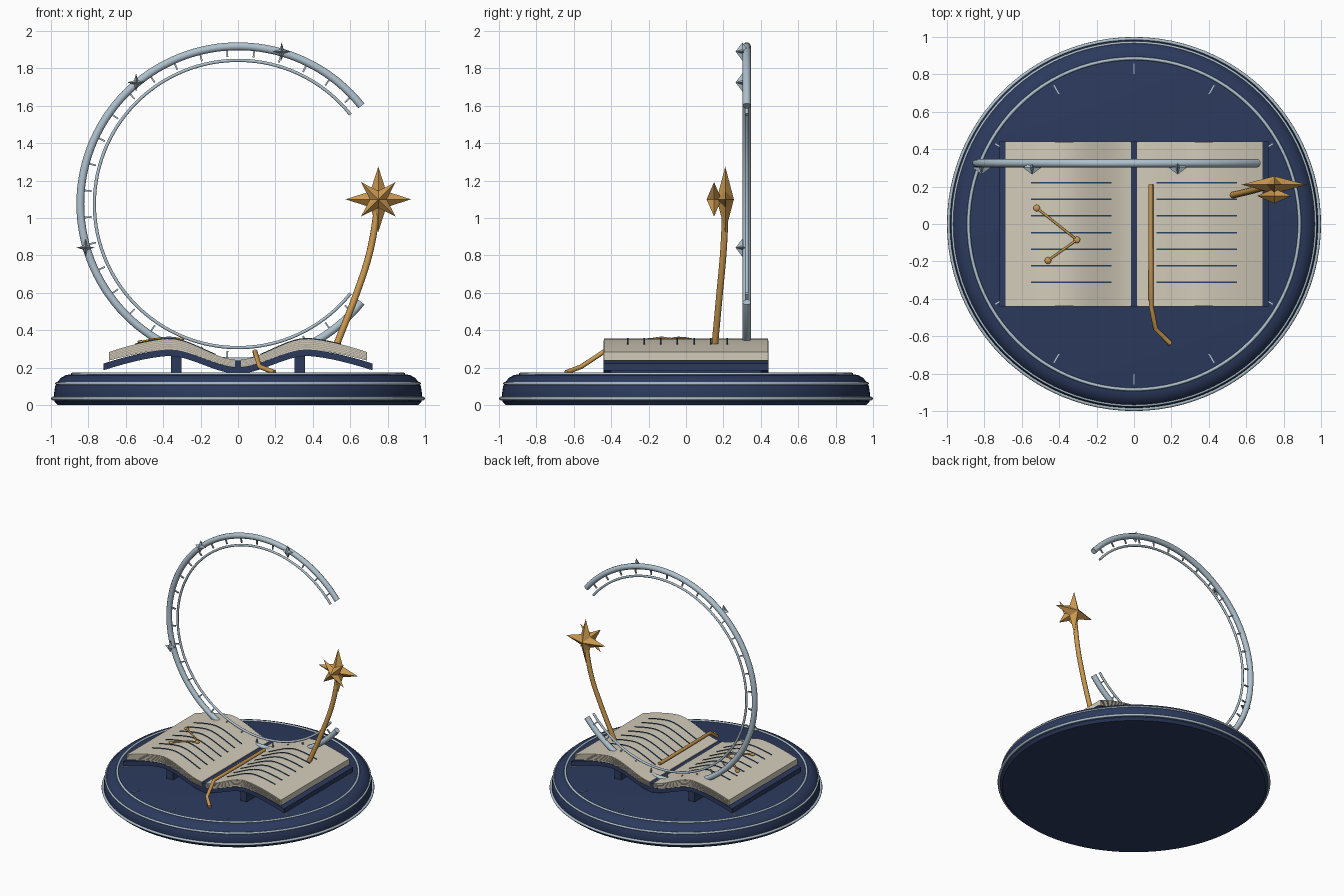
import bpy, bmesh, math
from mathutils import Vector

cube = bpy.data.objects.get("Cube")
if cube:
    bpy.data.objects.remove(cube, do_unlink=True)


def material(name, r, g, b):
    m = bpy.data.materials.new(name)
    m.use_nodes = True
    m.diffuse_color = (r, g, b, 1)
    m.node_tree.nodes["Principled BSDF"].inputs["Base Color"].default_value = (r, g, b, 1)
    return m


NAVY = material("navy", 0.025, 0.042, 0.11)
SILVER = material("silver", 0.43, 0.54, 0.62)
GOLD = material("gold", 0.60, 0.32, 0.08)
PAPER = material("paper", 0.65, 0.60, 0.49)
PAPER_EDGE = material("paper edge", 0.36, 0.33, 0.27)
INK = material("ink", 0.02, 0.06, 0.13)


def smooth(ob, angle=35):
    bpy.ops.object.select_all(action='DESELECT')
    ob.select_set(True)
    bpy.context.view_layer.objects.active = ob
    bpy.ops.object.shade_smooth_by_angle(angle=math.radians(angle))


def add(name, bm, mat, smoothed=False):
    bmesh.ops.recalc_face_normals(bm, faces=bm.faces)
    me = bpy.data.meshes.new(name)
    bm.to_mesh(me)
    bm.free()
    me.materials.append(mat)
    ob = bpy.data.objects.new(name, me)
    bpy.context.collection.objects.link(ob)
    if smoothed:
        smooth(ob)
    return ob


def tube(name, points, radius, mat, soft=False):
    cu = bpy.data.curves.new(name, 'CURVE')
    cu.dimensions = '3D'
    cu.bevel_depth = radius
    cu.bevel_resolution = 3
    cu.use_fill_caps = True
    if soft:
        sp = cu.splines.new('BEZIER')
        sp.bezier_points.add(len(points) - 1)
        for bp, p in zip(sp.bezier_points, points):
            bp.co = p
            bp.handle_left_type = bp.handle_right_type = 'AUTO'
    else:
        sp = cu.splines.new('POLY')
        sp.points.add(len(points) - 1)
        for sp_point, p in zip(sp.points, points):
            sp_point.co = (*p, 1)
    tmp = bpy.data.objects.new(name + "_path", cu)
    bpy.context.collection.objects.link(tmp)
    bpy.context.view_layer.update()
    me = bpy.data.meshes.new_from_object(tmp.evaluated_get(bpy.context.evaluated_depsgraph_get()))
    bpy.data.objects.remove(tmp, do_unlink=True)
    me.materials.clear()
    me.materials.append(mat)
    ob = bpy.data.objects.new(name, me)
    bpy.context.collection.objects.link(ob)
    smooth(ob, 50)
    return ob


def torus(name, radius, minor, z):
    bpy.ops.mesh.primitive_torus_add(major_radius=radius, minor_radius=minor, major_segments=96,
                                     minor_segments=8, location=(0, 0, z))
    ob = bpy.context.object
    ob.name = name
    ob.data.materials.append(SILVER)
    smooth(ob, 60)


def box(name, center, size, mat, rotation=(0, 0, 0)):
    bm = bmesh.new()
    bmesh.ops.create_cube(bm, size=1)
    bmesh.ops.scale(bm, vec=size, verts=bm.verts)
    ob = add(name, bm, mat)
    ob.location = center
    ob.rotation_euler = rotation


def star(name, center, radius, inner, depth, mat, turn=0):
    # four pointed star with a raised apex on both sides
    bm = bmesh.new()
    c = Vector(center)
    rim = []
    for i in range(8):
        a = turn + i * math.pi / 4
        r = inner if i % 2 else radius
        rim.append(bm.verts.new(c + Vector((r * math.cos(a), 0, r * math.sin(a)))))
    for s in (-1, 1):
        apex = bm.verts.new(c + Vector((0, s * depth, 0)))
        for i in range(8):
            bm.faces.new((rim[i], rim[(i + 1) % 8], apex))
    add(name, bm, mat)


# round base with trim rings and dial marks
bm = bmesh.new()
profile = [(0, 0), (0.965, 0), (0.982, 0.02), (0.984, 0.06), (0.978, 0.1), (0.965, 0.125),
           (0.945, 0.147), (0.92, 0.16), (0.89, 0.165), (0, 0.165)]
verts = [bm.verts.new((x, 0, z)) for x, z in profile]
edges = [bm.edges.new(pair) for pair in zip(verts, verts[1:])]
bmesh.ops.spin(bm, geom=verts + edges, cent=(0, 0, 0), axis=(0, 0, 1), angle=math.tau, steps=96)
bmesh.ops.remove_doubles(bm, verts=bm.verts, dist=0.0001)
add("base", bm, NAVY, True)
torus("base_lower_ring", 0.99, 0.01, 0.035)
torus("base_upper_ring", 0.97, 0.008, 0.115)
torus("base_dial_ring", 0.885, 0.009, 0.165)
for i in range(12):
    if i % 6:
        a = i * math.pi / 6
        box("dial_mark", (0.83 * math.cos(a), 0.83 * math.sin(a), 0.167), (0.055, 0.007, 0.01), SILVER, (0, 0, a))


# book: every layer follows one crest curve per side
def crest(x, inner, peak, outer):
    if x < 0.37:
        t = max(x, 0) / 0.37
        return inner + (peak - inner) * t * t * (3 - 2 * t)
    return peak - (peak - outer) * ((x - 0.37) / 0.33) ** 1.5


def page_top(x):
    return crest(x, 0.242, 0.355, 0.28)


def page_bottom(x):
    return crest(x, 0.204, 0.297, 0.235)


def layer(fraction, lift=0.0):
    return lambda x: page_bottom(x) + (page_top(x) - page_bottom(x)) * fraction + lift


def slab(name, side, x0, x1, y0, y1, low, high, mat, steps=24):
    bm = bmesh.new()
    rows = []
    for i in range(steps + 1):
        x = x0 + (x1 - x0) * i / steps
        rows.append([bm.verts.new((side * x, y, z)) for y, z in
                     ((y0, low(x)), (y1, low(x)), (y1, high(x)), (y0, high(x)))])
    for a, b in zip(rows, rows[1:]):
        for k in range(4):
            bm.faces.new((a[k], a[(k + 1) % 4], b[(k + 1) % 4], b[k]))
    bm.faces.new(rows[0])
    bm.faces.new(rows[-1])
    add(name, bm, mat, True)


for side, label in ((-1, "right"), (1, "left")):
    slab(label + "_cover", side, 0, 0.72, -0.44, 0.44,
         lambda x: crest(x, 0.168, 0.262, 0.192), lambda x: crest(x, 0.203, 0.297, 0.228), NAVY)
    slab(label + "_pages", side, 0.016, 0.69, -0.438, 0.438, page_bottom, page_top, PAPER)
    # thin sheets showing at the page ends
    for k in range(1, 6):
        slab(label + "_sheet_edge", side, 0.018, 0.688, -0.441, 0.441,
             layer(k / 6, -0.0015), layer(k / 6, 0.0015), PAPER_EDGE)
    # written lines
    for k in range(7):
        y = 0.22 - k * 0.0885
        slab(label + "_text_line", side, 0.12, 0.55, y - 0.004, y + 0.004,
             layer(1, -0.002), layer(1, 0.004), INK, 16)
    box(label + "_support", (side * 0.33, 0, 0.215), (0.055, 0.8, 0.11), NAVY)
box("spine", (0, 0, 0.2), (0.034, 0.88, 0.075), NAVY)

# constellation on the right page
dots = [Vector((x, y, page_top(-x) + 0.006)) for x, y in ((-0.52, 0.085), (-0.305, -0.085), (-0.46, -0.195))]
for p in dots:
    bm = bmesh.new()
    bmesh.ops.create_uvsphere(bm, u_segments=12, v_segments=8, radius=0.018)
    bmesh.ops.scale(bm, vec=(1, 1, 0.5), verts=bm.verts)
    add("constellation_dot", bm, GOLD, True).location = p
for a, b in zip(dots, dots[1:]):
    path = [a.lerp(b, i / 8) for i in range(9)]
    tube("constellation_link", [(p.x, p.y, page_top(-p.x) + 0.005) for p in path], 0.006, GOLD)

# bookmark ribbon
tube("bookmark", [(0.09, 0.21, 0.283), (0.09, -0.1, 0.283), (0.092, -0.44, 0.285), (0.115, -0.56, 0.205),
                  (0.195, -0.64, 0.175)], 0.013, GOLD)

# open double arch with rungs
ARCH = Vector((0, 0.325, 1.075))
START = math.radians(38.5)
SWEEP = math.tau - 2 * START


def on_arch(radius, angle, y=0.0):
    return ARCH + Vector((radius * math.cos(angle), y, radius * math.sin(angle)))


for name, radius, thick in (("outer_arch", 0.843, 0.022), ("inner_arch", 0.768, 0.009)):
    tube(name, [on_arch(radius, START + SWEEP * i / 96) for i in range(97)], thick, SILVER)
for i in range(28):
    a = START + SWEEP * (i + 0.5) / 28
    box("arch_tick", on_arch(0.807, a), (0.04, 0.01, 0.009), SILVER, (0, -a, 0))
for degrees in (74, 130, 196):
    star("arch_star", on_arch(0.848, math.radians(degrees), -0.024), 0.048, 0.015, 0.036, SILVER)

# wand with a double star
tube("wand", [(0.53, 0.155, 0.33), (0.635, 0.18, 0.6), (0.705, 0.2, 0.82), (0.75, 0.212, 1.08)], 0.018, GOLD, True)
star("wand_star_large", (0.75, 0.21, 1.1), 0.175, 0.06, 0.046, GOLD)
star("wand_star_small", (0.75, 0.15, 1.1), 0.13, 0.045, 0.04, GOLD, math.pi / 4)
